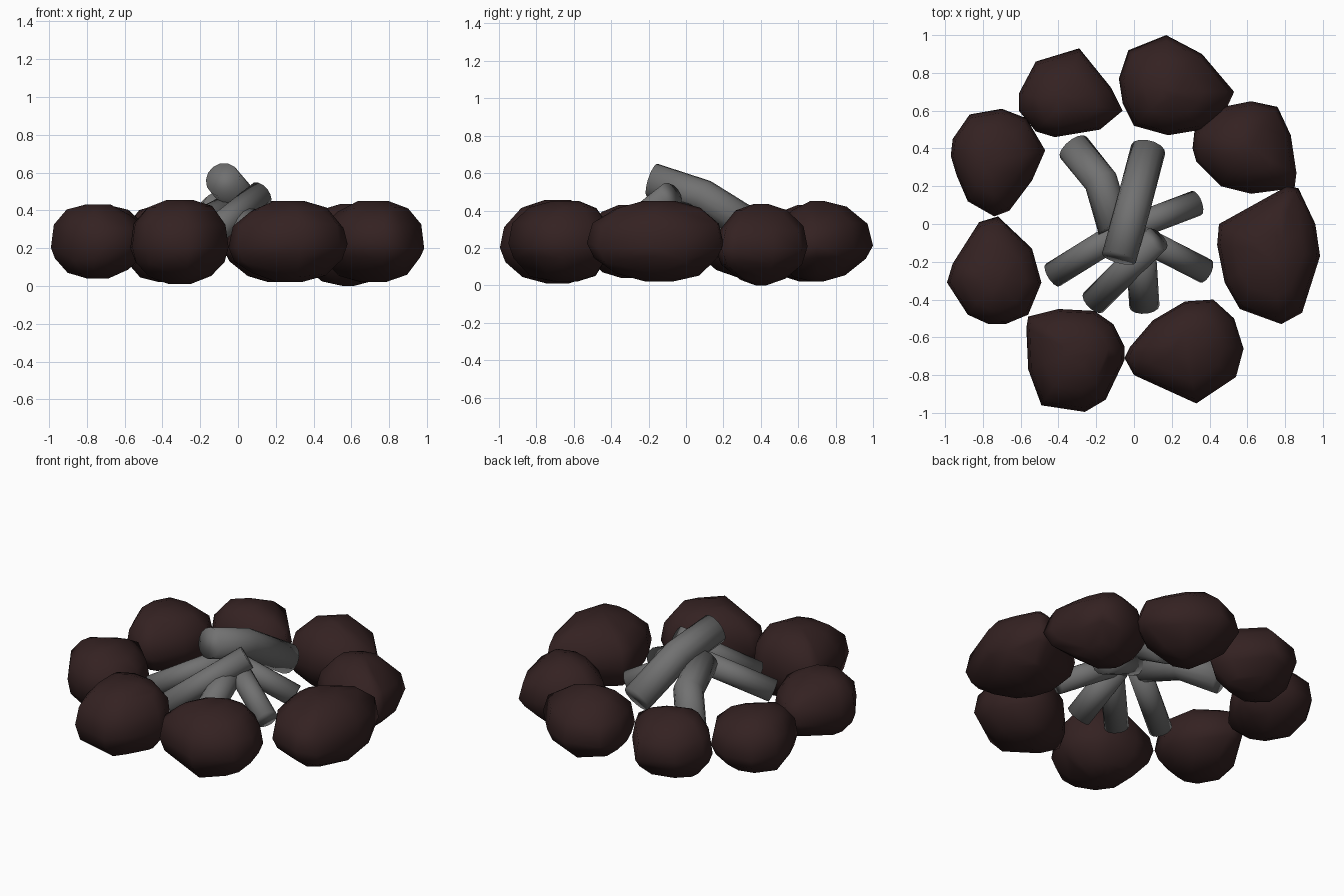
import bpy, bmesh, math, random
from mathutils import Vector

if "Cube" in bpy.data.objects:
    bpy.data.objects.remove(bpy.data.objects["Cube"])

random.seed(4)

def material(name, rgb):
    m = bpy.data.materials.new(name)
    m.diffuse_color = (*rgb, 1)
    m.use_nodes = True
    m.node_tree.nodes["Principled BSDF"].inputs["Base Color"].default_value = m.diffuse_color
    return m

STONE = material("dark brown stone", (0.034, 0.0155, 0.0155))
WOOD = material("ash grey wood", (0.165, 0.165, 0.165))

def finish(bm, name, mat, angle):
    bmesh.ops.recalc_face_normals(bm, faces=bm.faces[:])
    me = bpy.data.meshes.new(name)
    bm.to_mesh(me)
    bm.free()
    me.materials.append(mat)
    ob = bpy.data.objects.new(name, me)
    bpy.context.collection.objects.link(ob)
    bpy.ops.object.select_all(action='DESELECT')
    ob.select_set(True)
    bpy.context.view_layer.objects.active = ob
    bpy.ops.object.shade_smooth_by_angle(angle=math.radians(angle))

# Boulder: plan outline scaled through a rounded side profile, hulled
PROFILE = [(0, .25), (.09, .66), (.28, .92), (.45, 1), (.7, .94), (.9, .68), (1, .3)]

def stone(name, outline, z0, z1, rounding=1.1):
    n = len(outline)
    c = sum((Vector(p) for p in outline), Vector((0, 0))) / n
    mean = sum((Vector(p) - c).length for p in outline) / n
    bm = bmesh.new()
    for h, s in PROFILE:
        s = s ** rounding
        for p in outline:
            d = Vector(p) - c
            round_d = d.normalized() * mean
            q = c + d.lerp(round_d, 0.8 * (1 - s)) * s
            jit = 0 if h in (0, 1) else random.uniform(-.015, .015)
            bm.verts.new((q.x, q.y, z0 + (z1 - z0) * h + jit))
    bmesh.ops.convex_hull(bm, input=bm.verts[:])
    loose = [v for v in bm.verts if not v.link_faces]
    bmesh.ops.delete(bm, geom=loose, context='VERTS')
    finish(bm, name, STONE, 80)

# Log: round tube along a short path with closed, softly shaded ends
def log(name, path, r, sides=14):
    pts = [Vector(p) for p in path]
    bm = bmesh.new()
    rings = []
    for i, p in enumerate(pts):
        t = (pts[min(i + 1, len(pts) - 1)] - pts[max(i - 1, 0)]).normalized()
        u = t.cross(Vector((0, 0, 1))).normalized()
        v = u.cross(t)
        rings.append([bm.verts.new(p + (u * math.cos(a) + v * math.sin(a)) * r)
                      for a in (2 * math.pi * k / sides for k in range(sides))])
    for a, b in zip(rings, rings[1:]):
        for k in range(sides):
            j = (k + 1) % sides
            bm.faces.new((a[k], a[j], b[j], b[k]))
    bm.faces.new(rings[0])
    bm.faces.new(rings[-1])
    finish(bm, name, WOOD, 120)

# Ring of stones
stone("stone_back_left", [(-.61, .69), (-.61, .6), (-.52, .49), (-.42, .46), (-.18, .5),
      (-.06, .6), (-.12, .72), (-.29, .93), (-.52, .86)], .02, .43, 1.2)
stone("stone_back_right", [(-.08, .77), (-.06, .64), (0, .52), (.18, .47), (.36, .5), (.48, .59),
      (.53, .7), (.36, .9), (.17, 1), (-.03, .92)], .02, .45, 1.6)
stone("stone_right_back", [(.31, .4), (.33, .33), (.46, .2), (.62, .16), (.85, .19),
      (.86, .27), (.83, .47), (.76, .62), (.62, .65), (.47, .62), (.32, .49)], 0, .435, 1.6)
stone("stone_right_front", [(.44, -.11), (.48, -.31), (.56, -.45), (.78, -.53), (.89, -.47),
      (.985, -.17), (.96, 0), (.87, .19), (.81, .2), (.64, .1), (.45, 0)], .02, .45)
stone("stone_front_right", [(-.05, -.71), (0, -.8), (.33, -.95), (.54, -.81), (.58, -.66),
      (.53, -.5), (.42, -.4), (.27, -.41), (.1, -.51), (-.02, -.65)], .02, .45)
stone("stone_front_left", [(-.57, -.55), (-.56, -.77), (-.49, -.96), (-.26, -.995), (-.15, -.93),
      (-.05, -.72), (-.05, -.65), (-.11, -.53), (-.21, -.46), (-.4, -.45), (-.56, -.49)], .01, .455)
stone("stone_left_front", [(-.99, -.31), (-.88, -.48), (-.77, -.53), (-.68, -.53), (-.56, -.48),
      (-.49, -.31), (-.54, -.13), (-.72, .04), (-.82, .01), (-.96, -.21)], .04, .43)
stone("stone_left_back", [(-.97, .36), (-.94, .26), (-.88, .12), (-.74, .04), (-.66, .07), (-.54, .23),
      (-.47, .39), (-.57, .56), (-.7, .61), (-.87, .58), (-.96, .45)], .04, .43, 1.2)

# Stacked firewood
log("top_log", [(-.08, -.18, .562), (-.005, .09, .475), (.075, .395, .285)], .093)
log("back_left_log", [(-.32, .405, .22), (-.175, .225, .34), (-.1, -.03, .41)], .09)
log("front_left_log", [(-.215, -.415, .22), (.12, -.08, .485)], .073)
log("front_log", [(.055, -.435, .205), (.035, -.12, .39)], .08)
log("left_log", [(-.43, -.27, .22), (-.06, -.04, .41)], .07)
log("right_log", [(.38, -.25, .22), (.03, -.07, .41)], .067)
log("back_right_log", [(.33, .11, .22), (-.04, -.03, .41)], .069)
